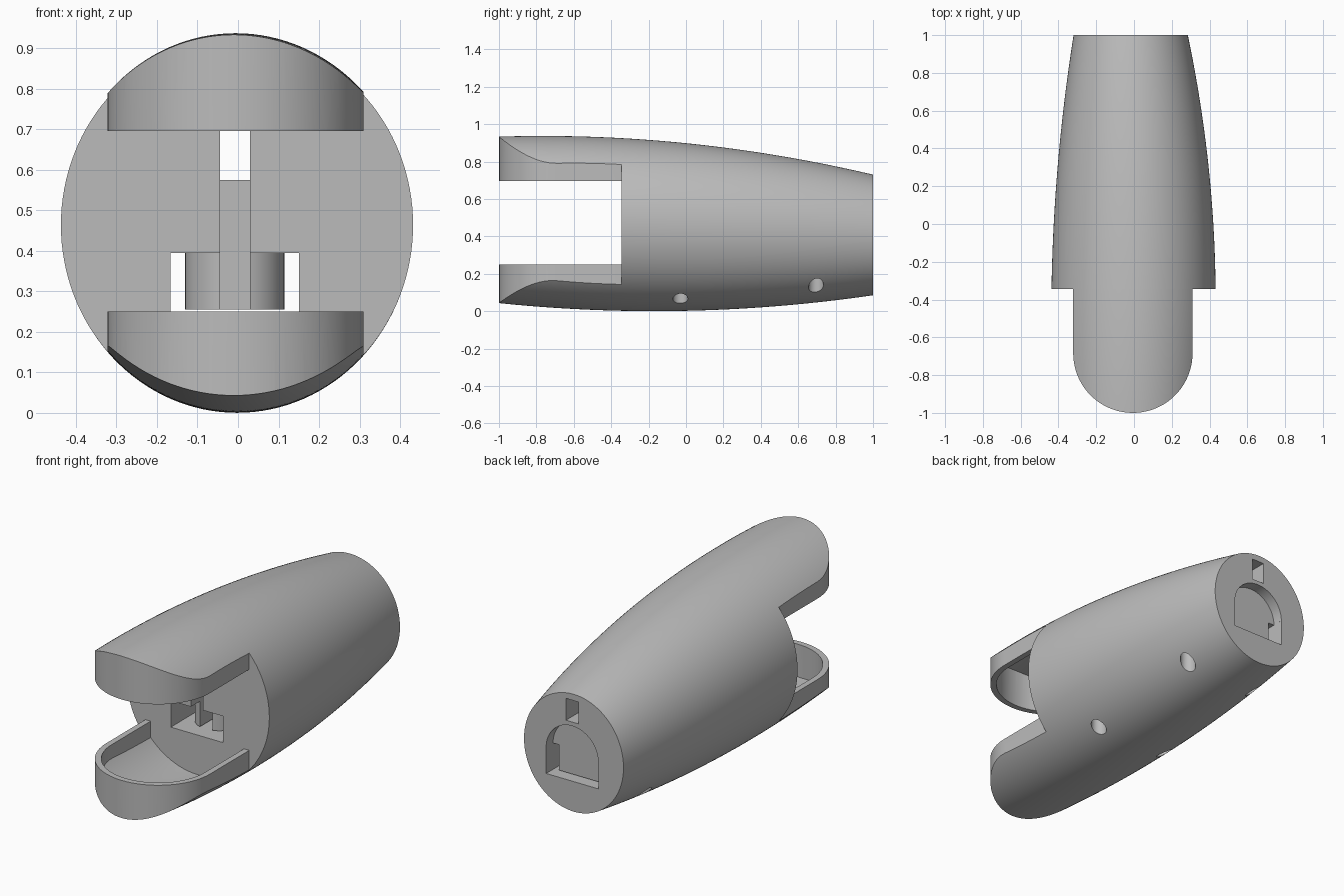
import bpy, bmesh, math

cube = bpy.data.objects.get("Cube")
if cube:
    bpy.data.objects.remove(cube, do_unlink=True)

grey = bpy.data.materials.new("plain grey")
grey.use_nodes = True
color = (0.5, 0.5, 0.5, 1)
grey.diffuse_color = color
grey.node_tree.nodes["Principled BSDF"].inputs["Base Color"].default_value = color

FACE_Y = -0.345            # flat front face of the body
CX = -0.008                # centre line of the openings
SLOT = (-0.045, 0.03)
CORE = (-0.13, 0.115)
SIDES = (-0.167, 0.15)


def finish(name, bm):
    bmesh.ops.recalc_face_normals(bm, faces=bm.faces[:])
    mesh = bpy.data.meshes.new(name)
    bm.to_mesh(mesh)
    bm.free()
    mesh.materials.append(grey)
    obj = bpy.data.objects.new(name, mesh)
    bpy.context.collection.objects.link(obj)
    return obj


def skin(name, rings):
    """Closed tube through equal-length rings of points."""
    bm = bmesh.new()
    loops = [[bm.verts.new(p) for p in ring] for ring in rings]
    n = len(loops[0])
    for a, b in zip(loops, loops[1:]):
        for i in range(n):
            j = (i + 1) % n
            bm.faces.new((a[i], a[j], b[j], b[i]))
    bm.faces.new(loops[0])
    bm.faces.new(loops[-1])
    return finish(name, bm)


def hull_ring(y, inset, count=128):
    """Elliptical cross-section of the tapering, bowed hull."""
    top = 0.898 - 0.1015 * y - 0.0665 * y * y - inset
    bottom = 0.002 + 0.021 * y + 0.062 * y * y + inset
    left = 0.42 - 0.0604 * y - 0.0746 * y * y - inset
    right = -0.425 + 0.0526 * y + 0.0524 * y * y + inset
    ring = []
    for i in range(count):
        a = math.tau * i / count
        ring.append(((left + right) / 2 + (left - right) / 2 * math.cos(a), y,
                     (top + bottom) / 2 + (top - bottom) / 2 * math.sin(a)))
    return ring


def hull(name, y0, y1, inset=0.0, steps=28):
    return skin(name, [hull_ring(y0 + (y1 - y0) * i / steps, inset)
                       for i in range(steps + 1)])


def arc(cx, cy, r, start, end, steps=40):
    return [(cx + r * math.cos(start + (end - start) * i / steps),
             cy + r * math.sin(start + (end - start) * i / steps))
            for i in range(steps + 1)]


def upright(name, outline, z0, z1):
    return skin(name, [[(x, y, z) for x, y in outline] for z in (z0, z1)])


def box(name, xs, ys, zs):
    corners = [(xs[0], ys[0]), (xs[1], ys[0]), (xs[1], ys[1]), (xs[0], ys[1])]
    return upright(name, corners, *zs)


def tongue(name, r, y_end, z0, z1):
    """Round-nosed plan shape."""
    outline = arc(-0.006, -0.684, r, math.pi, math.tau)
    outline += [(-0.006 + r, y_end), (-0.006 - r, y_end)]
    return upright(name, outline, z0, z1)


def boolean(obj, tool, operation="DIFFERENCE"):
    mod = obj.modifiers.new("cut", "BOOLEAN")
    mod.operation = operation
    mod.solver = "EXACT"
    mod.object = tool
    bpy.context.view_layer.objects.active = obj
    bpy.ops.object.modifier_apply(modifier=mod.name)
    bpy.data.objects.remove(tool, do_unlink=True)


# Main body with its through channel, slot and rear arched recess
body = hull("body", FACE_Y, 1.0)
boolean(body, box("channel_cutter", SIDES, (-0.5, 1.2), (0.25, 0.395)))
boolean(body, box("slot_cutter", SLOT, (-0.5, 0.85), (0.3, 0.695)))
boolean(body, box("slot_exit_cutter", SLOT, (0.7, 1.2), (0.575, 0.695)))
arch = arc(CX, 0.395, 0.1585, 0, math.pi) + [(SIDES[0], 0.25), (SIDES[1], 0.25)]
boolean(body, skin("arch_cutter", [[(x, y, z) for x, z in arch] for y in (0.94, 1.2)]))

# Blind screw holes in the underside
for hole_y in (-0.03, 0.695):
    for hole_x in (-0.23, 0.215):
        hole = upright("screw_cutter", arc(hole_x, hole_y, 0.04, 0, math.tau * 39 / 40, 39),
                       -0.1, 0.24)
        boolean(body, hole)

# Round-nosed core standing inside the channel, split by the slot
radius = (CORE[1] - CORE[0]) / 2
nose = arc(CX, -0.15, radius, math.pi, math.tau)
core = upright("channel_core", nose + [(CORE[1], 0.94), (CORE[0], 0.94)], 0.255, 0.397)
boolean(core, box("core_slot_cutter", SLOT, (-0.5, 0.85), (0.2, 0.5)))

# Hollow upper and lower jaws
jaws = []
for name, z0, z1 in (("upper_jaw", 0.695, 1.1), ("lower_jaw", -0.1, 0.25)):
    jaw = hull(name, -1.05, FACE_Y)
    boolean(jaw, tongue("jaw_outline", 0.316, 0, z0, z1), "INTERSECT")
    cavity = hull("jaw_cavity", -1.05, FACE_Y + 0.1, 0.03)
    boolean(cavity, tongue("cavity_outline", 0.284, 0.2, z0 - 0.05, z1 + 0.05), "INTERSECT")
    boolean(jaw, cavity)
    jaws.append(jaw)

# Smooth shading with crisp edges
bpy.ops.object.select_all(action="DESELECT")
for obj in [body, core] + jaws:
    obj.select_set(True)
bpy.context.view_layer.objects.active = body
bpy.ops.object.shade_smooth_by_angle(angle=math.radians(30))
